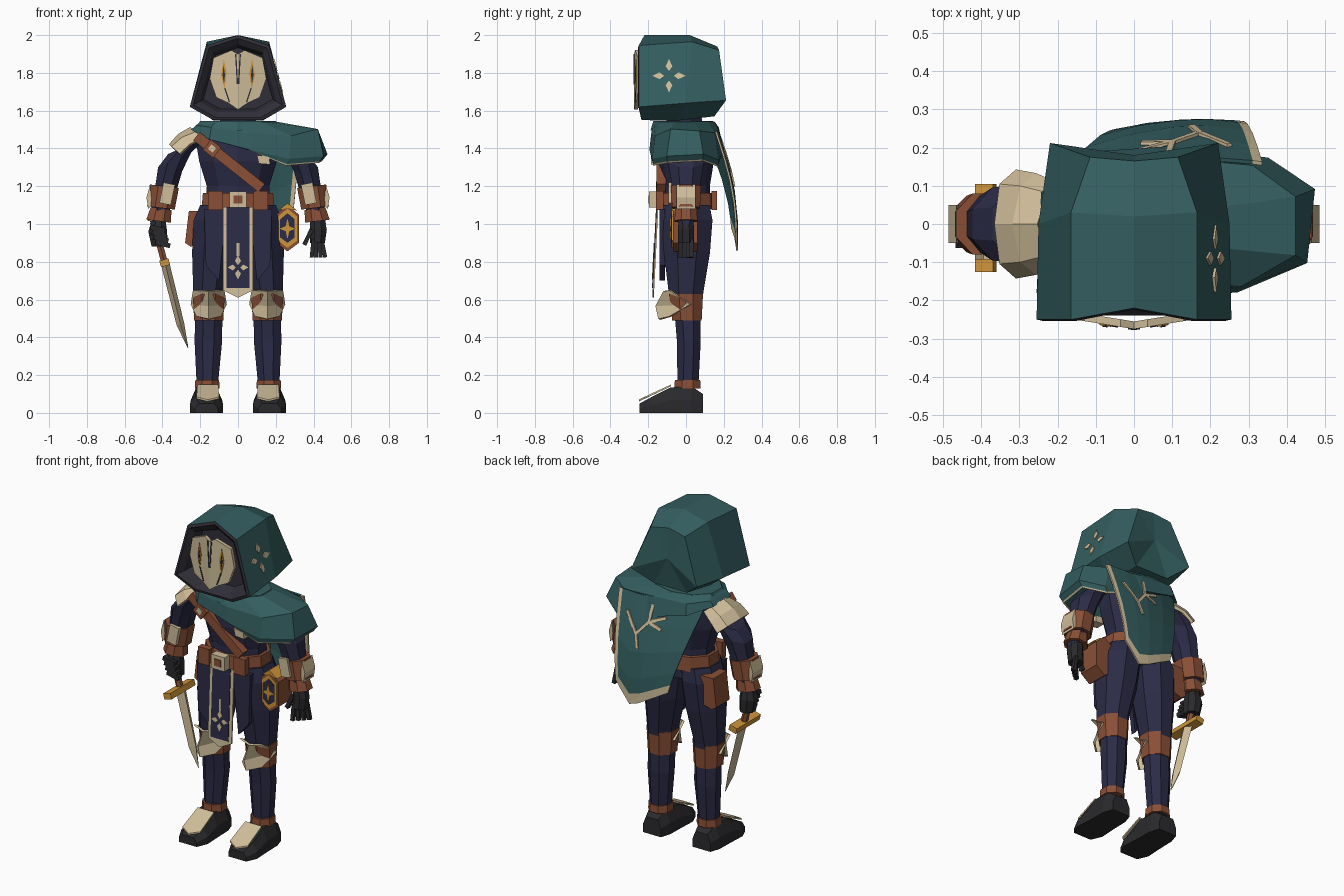
import bpy, bmesh
from math import sin, cos, pi, radians
from mathutils import Vector

if "Cube" in bpy.data.objects:
    bpy.data.objects.remove(bpy.data.objects["Cube"])


def material(name, *rgb):
    m = bpy.data.materials.new(name)
    m.diffuse_color = [(c / 255 / 12.92 if c < 11 else ((c / 255 + .055) / 1.055) ** 2.4) for c in rgb] + [1]
    m.use_nodes = True
    m.node_tree.nodes["Principled BSDF"].inputs["Base Color"].default_value = m.diffuse_color
    return m


TEAL, NAVY = material("teal cloth", 52, 94, 96), material("navy cloth", 43, 43, 70)
LEATHER, BONE = material("brown leather", 138, 79, 54), material("bone", 208, 190, 154)
GOLD, BLACK = material("gold", 205, 148, 58), material("black leather", 42, 42, 45)
LINING = material("dark lining", 48, 47, 56)


def mesh(name, verts, faces, mat, thick=0):
    me = bpy.data.meshes.new(name)
    me.from_pydata([tuple(v) for v in verts], [], faces)
    bm = bmesh.new()
    bm.from_mesh(me)
    bmesh.ops.recalc_face_normals(bm, faces=bm.faces)
    bm.to_mesh(me)
    bm.free()
    ob = bpy.data.objects.new(name, me)
    bpy.context.collection.objects.link(ob)
    me.materials.append(mat)
    if thick:
        mod = ob.modifiers.new("thickness", 'SOLIDIFY')
        mod.thickness, mod.offset = thick, 0
    return ob


def loft(name, rings, mat, caps=True, closed=True, thick=0):
    n = len(rings[0])
    faces = [(r * n + i, r * n + (i + 1) % n, (r + 1) * n + (i + 1) % n, (r + 1) * n + i)
             for r in range(len(rings) - 1) for i in range(n if closed else n - 1)]
    if caps:
        faces += [tuple(range(n)), tuple(range((len(rings) - 1) * n, len(rings) * n))]
    return mesh(name, [p for r in rings for p in r], faces, mat, thick)


def ring(x, y, z, rx, ry, n=8, tilt=0):
    # flat-sided ellipse; tilt lowers its +x side
    k = 1 / cos(pi / n)
    pts = [(cos((i + .5) * 2 * pi / n) * rx * k, sin((i + .5) * 2 * pi / n) * ry * k) for i in range(n)]
    return [(x + px, y + py, z - tilt * px) for px, py in pts]


def tube(name, rows, mat, n=8, tilt=0):
    return loft(name, [ring(*r, n, tilt) for r in rows], mat)


def box(name, c, size, mat, rot=(0, 0, 0)):
    bpy.ops.mesh.primitive_cube_add(size=1, location=c, rotation=rot)
    ob = bpy.context.object
    ob.name, ob.scale = name, size
    ob.data.materials.append(mat)
    return ob


def plate(name, pts, mat, yf, depth=.008):
    # outline in x and z, laid on the depth function yf(x, z)
    n = len(pts)
    return loft(name, [[(x, yf(x, z) + d, z) for x, z in pts] for d in (0, depth)], mat)


def stroke(name, a, b, w, mat, yf, depth=.008):
    a, b = Vector(a), Vector(b)
    p = Vector((a.y - b.y, b.x - a.x)).normalized() * w / 2
    return plate(name, [a + p, b + p, b - p, a - p], mat, yf, depth)


def mirror(pts):
    return pts + [(-x, *r) for x, *r in pts[::-1] if x]


# hood: shell, rim and recessed lining
front = mirror([(0, -.22, 2), (.165, -.25, 1.945), (.255, -.25, 1.62), (.13, -.235, 1.55)])
mid = mirror([(0, .02, 2), (.165, .03, 1.965), (.25, .0, 1.64), (.13, -.05, 1.547)])
back = mirror([(0, .165, 1.94), (.115, .175, 1.92), (.22, .212, 1.655), (.11, .15, 1.57)])
n = len(front)
hood = loft("hood", [front, mid, back], TEAL, caps=False)
mesh("hood_back", back + [(0, .18, 1.76)], [(i, (i + 1) % n, n) for i in range(n)], TEAL)


def inset(k, y):
    return [(x * k, py * (1 - y[0]) + y[1], 1.76 + (z - 1.76) * k) for x, py, z in front]


loft("hood_rim", [front, inset(.93, (0, -.004)), inset(.8, (0, .02)), inset(.72, (1, -.17))], LINING, caps=False)
mesh("hood_inside", inset(.72, (1, -.17)), [tuple(range(n))], LINING)

# mask in two folded halves with eyes and claw slits
for s, side in ((1, "left"), (-1, "right")):
    def face_y(x, z): return -.275 + .16 * abs(x)
    half = [(0, 1.9), (.035, 1.92), (.13, 1.88), (.15, 1.77), (.115, 1.67), (.05, 1.64), (0, 1.605)]
    plate(side + "_mask", [(s * x, z) for x, z in half], BONE, face_y, .02)
    eye = [(.075, 1.87), (.09, 1.79), (.072, 1.715), (.06, 1.8)]
    plate(side + "_eye", [(s * x, z) for x, z in eye], GOLD, lambda x, z: face_y(x, z) - .004)
    pupil = [(.076, 1.84), (.082, 1.79), (.074, 1.74), (.069, 1.79)]
    plate(side + "_pupil", [(s * x, z) for x, z in pupil], LINING, lambda x, z: face_y(x, z) - .007)
    for a, b in (((.07, 1.72), (.045, 1.645)), ((.012, 1.9), (.003, 1.74))):
        stroke(side + "_mask_slit", (s * a[0], a[1]), (s * b[0], b[1]), .007, LINING,
               lambda x, z: face_y(x, z) - .003)

# four-pointed badge on the hood's side
for i in range(4):
    d, e = (cos(i * pi / 2), sin(i * pi / 2)), (-sin(i * pi / 2), cos(i * pi / 2))
    pts = [(d[0] * u + e[0] * v, d[1] * u + e[1] * v) for u, v in ((.025, 0), (.05, .018), (.088, 0), (.05, -.018))]
    loft("hood_badge", [[(.212 - .26 * b + off, -.09 + a, 1.785 + b) for a, b in pts] for off in (-.006, .004)], BONE)

# torso, neck and belt
tube("torso", [(0, 0, 1.02, .18, .125), (0, 0, 1.2, .165, .12), (0, 0, 1.33, .205, .14),
               (0, 0, 1.45, .225, .13), (0, 0, 1.51, .13, .1)], NAVY, 10)
tube("neck", [(0, -.01, 1.48, .1, .1), (0, -.01, 1.6, .09, .09)], NAVY)
tube("belt", [(0, 0, 1.08, .193, .15), (0, 0, 1.165, .186, .145)], LEATHER, 10)
box("belt_buckle", (0, -.17, 1.13), (.09, .05, .085), BONE)
box("buckle_center", (0, -.195, 1.13), (.045, .008, .042), LEATHER)
for x in (-.12, .12):
    box("belt_pouch", (x, -.14, 1.125), (.075, .04, .1), LEATHER)
box("belt_back_pouch", (.06, .15, 1.125), (.09, .03, .1), LEATHER)

# chest strap with buckle, and a small chest clasp
def chest_y(x, z): return -.165 + .06 * abs(x)
stroke("chest_strap", (-.22, 1.465), (.125, 1.19), .055, LEATHER, chest_y, .05)
stroke("strap_buckle", (-.165, 1.42), (-.11, 1.377), .07, LEATHER, lambda x, z: chest_y(x, z) - .015, .02)
stroke("strap_buckle_pin", (-.15, 1.41), (-.125, 1.39), .03, BONE, lambda x, z: chest_y(x, z) - .02)
plate("chest_clasp", [(.1, 1.365), (.165, 1.355), (.17, 1.315), (.11, 1.32)], BONE, lambda x, z: -.185, .06)

# collar scarf and one-shouldered mantle with a pale hem
tube("collar", [(0, -.015, 1.495, .235, .165), (0, -.015, 1.545, .2, .15)], TEAL, 10)
top = ring(0, -.01, 1.54, .19, .15, 10)
upper = [(.42, .07, 1.49), (.31, .15, 1.48), (.1, .17, 1.5), (-.12, .17, 1.51), (-.22, .08, 1.52),
         (-.22, -.08, 1.52), (-.14, -.17, 1.51), (.06, -.18, 1.48), (.28, -.16, 1.465), (.42, -.08, 1.5)]
hem = [(.47, .09, 1.37), (.35, .17, 1.34), (.1, .2, 1.39), (-.13, .185, 1.45), (-.24, .08, 1.495),
       (-.245, -.08, 1.5), (-.15, -.175, 1.45), (.06, -.19, 1.395), (.27, -.175, 1.345), (.45, -.1, 1.36)]
edge = [(x * .94, y * .97, z - .035 * (x > .2)) for x, y, z in hem]
low = [tuple(Vector(a).lerp(Vector(b), .75)) for a, b in zip(hem, edge)]
mantle = loft("mantle", [top, upper, hem, low, edge], TEAL, caps=False, thick=.008)
mantle.data.materials.append(BONE)
for p in mantle.data.polygons:
    p.material_index = int(p.index >= 30 and p.center.x > .1)

# back cape with pale lower and side border
def cape_y(x, z):
    return .17 + .1 * sin(min(1, max(0, 1.49 - z) / .5) * pi / 2) - .5 * (x - .18) ** 2
cols = [(-.2, -.05, .98), (-.07, .04, .93), (.07, .13, .88), (.2, .19, .86), (.31, .262, .95), (.335, .285, .98)]
rows = []
for t in (0, .25, .5, .75, .9, 1):
    pts = [(a + (b - a) * t, 1.49 + (zb - 1.49) * t) for a, b, zb in cols]
    rows.append([(x, cape_y(x, z), z) for x, z in pts])
cape = loft("back_cape", rows, TEAL, caps=False, closed=False, thick=.01)
cape.data.materials.append(BONE)
for p in cape.data.polygons:
    p.material_index = int(p.index >= 20 or p.index % 5 == 4)
for a, b in (((0, 1.4), (.1, 1.36)), ((.09, 1.46), (.1, 1.36)), ((.1, 1.36), (.17, 1.28)),
             ((.17, 1.28), (.25, 1.39)), ((.17, 1.28), (.15, 1.2)), ((.02, 1.33), (.1, 1.36))):
    stroke("cape_branch", a, b, .017, BONE, lambda x, z: cape_y(x, z) + .004)

# front tabard with border and star
def tab_y(x, z): return -.155 - .05 * (1.08 - z)
tab = [(-.08, 1.09), (.08, 1.09), (.08, .65), (0, .61), (-.08, .65)]
plate("tabard_border", tab, BONE, tab_y)
plate("tabard", [(-.06, 1.09), (.06, 1.09), (.06, .66), (-.06, .66)], NAVY, lambda x, z: tab_y(x, z) - .004)
for dx, dz in ((1, 0), (-1, 0), (0, 1), (0, -1)):
    k = .045 if dx else .055
    pts = [(.012, 0), (.6 * k, .016), (k + .01, 0), (.6 * k, -.016)]
    plate("tabard_star", [(dx * u - dz * v, .77 + dz * u + dx * v) for u, v in pts], BONE,
          lambda x, z: tab_y(x, z) - .007)
stroke("tabard_stem", (0, .83), (0, .9), .014, BONE, lambda x, z: tab_y(x, z) - .007)

# limbs, built on both sides
for s, side in ((1, "left"), (-1, "right")):
    tube(side + "_leg", [(s * x, y, z, rx, ry) for x, y, z, rx, ry in (
        (.1, 0, 1.1, .1, .125), (.12, .005, 1.02, .115, .135), (.135, .005, .85, .108, .122),
        (.155, 0, .64, .082, .092), (.155, .01, .5, .072, .068), (.157, .015, .38, .073, .063),
        (.163, .01, .13, .055, .055))], NAVY)
    plate(side + "_tunic_flap", [(s * x, z) for x, z in ((.06, 1.08), (.18, 1.08), (.17, .78), (.1, .7))],
          NAVY, lambda x, z: -.14, .03)
    tube(side + "_knee_wrap", [(s * .155, 0, .63, .085, .09), (s * .155, .005, .49, .077, .078)], LEATHER)
    knee = [(0, -.115, .645), (0, -.155, .565), (0, -.14, .495)]
    knee += [(k * x, y, z) for k in (1, -1) for x, y, z in ((.078, -.085, .65), (.09, .025, .575), (.06, -.085, .51))]
    mesh(side + "_knee_plate", [(s * .155 + x, y, z) for x, y, z in knee],
         [(0, 1, 4, 3), (1, 2, 5, 4), (0, 6, 7, 1), (1, 7, 8, 2)], BONE, .014)
    tube(side + "_ankle_band", [(s * .163, .008, .13, .066, .07), (s * .163, .008, .175, .063, .067)], LEATHER)
    # boot swept from heel to toe, with a toe guard
    boot = []
    for y, w, h in ((.09, .06, .1), (.03, .08, .14), (-.08, .083, .135), (-.18, .088, .085), (-.245, .06, .05)):
        boot.append([(s * .167 + a * w, y, b * h) for a, b in
                     ((-1, 0), (1, 0), (1, .5), (.65, 1), (-.65, 1), (-1, .5))])
    loft(side + "_boot", boot, BLACK)
    loft(side + "_toe_guard", [[(s * .16 + x, y, z + d) for x, y, z in
         ((-.055, -.08, .14), (.055, -.08, .14), (.06, -.22, .075), (.0, -.25, .06), (-.06, -.22, .075))]
         for d in (0, .01)], BONE)
    # arm, bracer and plates
    tube(side + "_arm", [(s * x, 0, z, rx, ry) for x, z, rx, ry in (
        (.17, 1.46, .06, .07), (.26, 1.42, .11, .105), (.335, 1.34, .088, .095), (.365, 1.25, .07, .08),
        (.4, 1.1, .06, .06), (.42, 1.02, .045, .045))], NAVY, 8, s * .45)
    tube(side + "_bracer", [(s * .39, 0, 1.2, .077, .08), (s * .408, 0, 1.085, .073, .074)], LEATHER, 8, s * -.12)
    tube(side + "_cuff", [(s * .408, 0, 1.08, .055, .055), (s * .42, 0, 1.015, .066, .062)], LEATHER, 8, s * -.12)
    box(side + "_bracer_plate", (s * .375, -.08, 1.16), (.062, .025, .11), BONE, (0, s * -.2, 0))
    plate(side + "_bracer_fin", [(s * x, z) for x, z in ((.465, 1.21), (.485, 1.14), (.475, 1.08), (.455, 1.1))],
          BONE, lambda x, z: -.05, .1)

# open left hand
tube("left_palm", [(.42, 0, 1.02, .04, .04), (.425, 0, .97, .045, .042), (.42, 0, .9, .04, .042)], BLACK)
for i in range(4):
    box("left_finger", (.395 + .019 * i, -.03 + .02 * i, .872), (.021, .021, .1), BLACK, (0, .1 - .1 * i, 0))
box("left_thumb", (.37, -.025, .93), (.022, .025, .09), BLACK, (0, .45, 0))

# closed right hand
tube("right_fist", [(-.42, 0, 1.02, .036, .036), (-.425, 0, .96, .05, .05), (-.415, 0, .88, .042, .045)], BLACK)
for i in range(4):
    box("right_finger", (-.425 + .009 * i, -.045, .975 - .027 * i), (.08, .035, .025), BLACK, (0, .25, 0))

# sword: grip, guard, blade
tube("sword_grip", [(-.452, 0, 1.03, .018, .018), (-.39, 0, .8, .018, .018)], LEATHER, 6)
tube("sword_pommel", [(-.457, 0, 1.05, .018, .018), (-.45, 0, 1.015, .028, .028)], GOLD, 6)
box("sword_guard", (-.388, -.01, .795), (.05, .23, .035), GOLD, (0, -.27, 0))
blade = [[(x + a * w, b * l, z + a * w * .27) for a, b in ((1, 0), (0, 1), (-1, 0), (0, -1))]
         for x, z, w, l in ((-.383, .78, .022, .043), (-.305, .47, .02, .036), (-.265, .345, .002, .002))]
loft("sword_blade", blade, BONE)

# shoulder guard on the bare right shoulder
guard = []
for cx, cz, r, flare in ((-.175, 1.44, .1, .1), (-.235, 1.4, .105, .13), (-.285, 1.35, .1, .14)):
    arc = []
    for t in (-78, -50, 0, 50, 78):
        a = radians(t)
        k = r + (flare - r) * abs(sin(a))
        arc.append((cx - .75 * k * cos(a), k * sin(a), cz + .66 * k * cos(a)))
    guard.append(arc)
loft("shoulder_guard", guard, BONE, caps=False, closed=False, thick=.016)

# right hip pouch
loft("hip_pouch", [[(x, y, z) for x, z in ((-.17, 1.07), (-.26, 1.07), (-.28, .9), (-.25, .88), (-.18, .9))]
                   for y in (-.02, .11)], LEATHER)

# left hip case with gold hexagon badge
def hexagon(k):
    return [(.262 + x * k, .98 + z * k) for x, z in
            ((0, .12), (.06, .07), (.06, -.08), (0, -.125), (-.06, -.08), (-.06, .07))]
plate("hip_case", hexagon(1), LEATHER, lambda x, z: -.07, .13)
plate("case_lid", [(.21, 1.07), (.262, 1.11), (.315, 1.07), (.262, 1.085)], GOLD, lambda x, z: -.075, .1)
for name, k, y, m in (("case_gold", .85, -.076, GOLD), ("case_field", .64, -.08, NAVY)):
    plate(name, hexagon(k), m, lambda x, z: y)
star = [(.262 + r * sin(i * pi / 4), .975 + 1.3 * r * cos(i * pi / 4))
        for i, r in enumerate((.042, .014) * 4)]
plate("case_star", star, GOLD, lambda x, z: -.084)
